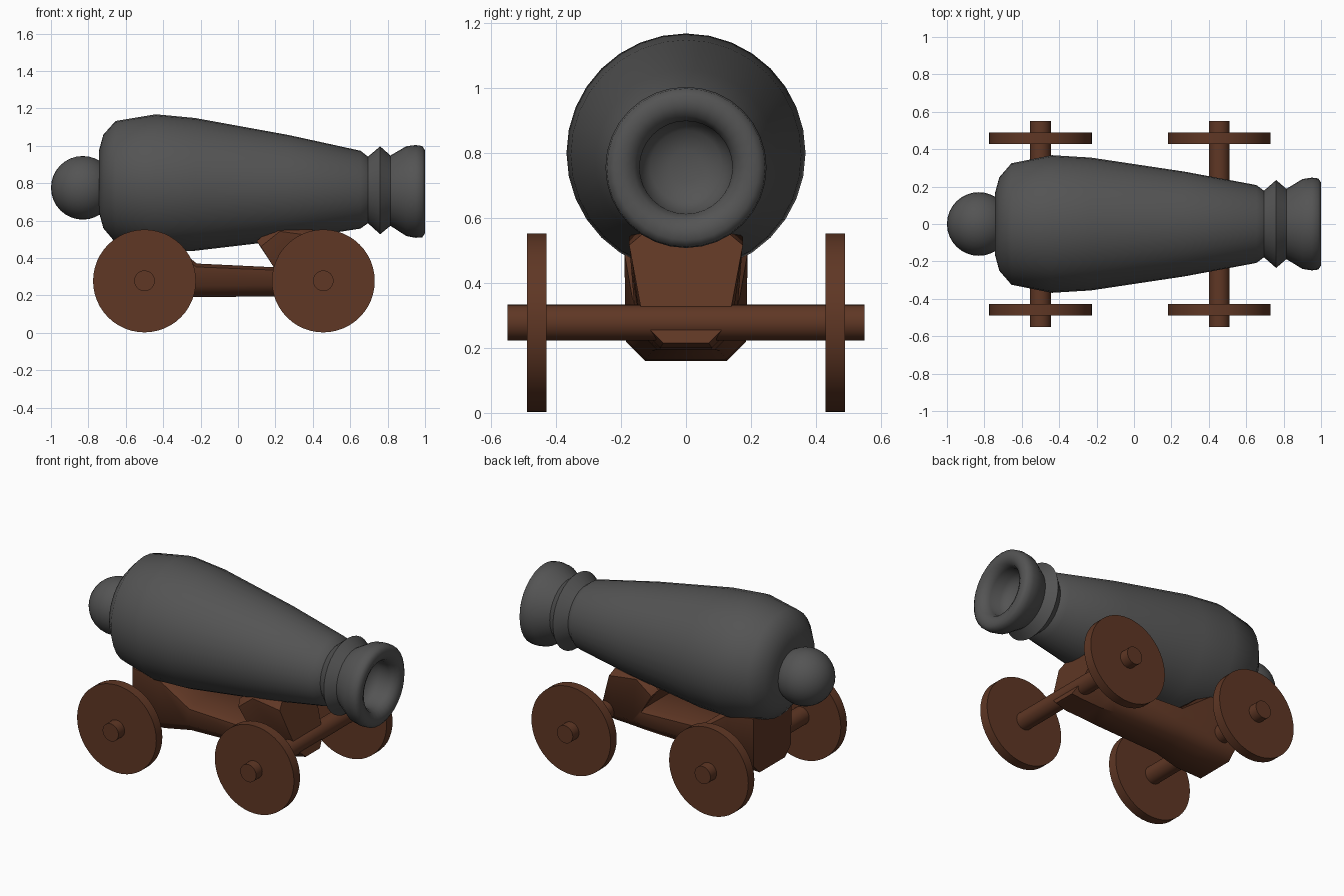
import bpy, bmesh, math

if "Cube" in bpy.data.objects:
    bpy.data.objects.remove(bpy.data.objects["Cube"])


def material(name, rgb):
    m = bpy.data.materials.new(name)
    m.diffuse_color = (*rgb, 1)
    m.use_nodes = True
    m.node_tree.nodes["Principled BSDF"].inputs["Base Color"].default_value = m.diffuse_color
    return m


iron = material("dark iron", (0.088, 0.088, 0.088))
wood = material("brown wood", (0.115, 0.038, 0.018))


def finish(bm, name, mat, angle=45):
    bmesh.ops.recalc_face_normals(bm, faces=bm.faces)
    me = bpy.data.meshes.new(name)
    bm.to_mesh(me)
    bm.free()
    me.materials.append(mat)
    ob = bpy.data.objects.new(name, me)
    bpy.context.collection.objects.link(ob)
    bpy.ops.object.select_all(action='DESELECT')
    ob.select_set(True)
    bpy.context.view_layer.objects.active = ob
    bpy.ops.object.shade_smooth_by_angle(angle=math.radians(angle))
    return ob


def skin(bm, rings):
    for a, b in zip(rings, rings[1:]):
        n = len(a)
        for i in range(n):
            j = (i + 1) % n
            bm.faces.new((a[i], a[j], b[j], b[i]))
    bm.faces.new(rings[0])
    bm.faces.new(rings[-1])


# Barrel: lathed profile (x, radius) on a slightly drooping axis, with a bore
profile = [(-0.738, 0.10), (-0.742, 0.17), (-0.72, 0.25), (-0.655, 0.325),
           (-0.44, 0.368), (-0.23, 0.355), (0.27, 0.28), (0.655, 0.208),
           (0.695, 0.178), (0.76, 0.235), (0.815, 0.188), (0.90, 0.24),
           (0.95, 0.248), (0.985, 0.244), (1.0, 0.222), (1.0, 0.19),
           (0.985, 0.16), (0.95, 0.143), (0.88, 0.142), (0.84, 0.11),
           (0.82, 0.05)]
SIDES = 32
bm = bmesh.new()
rings = []
for x, r in profile:
    zc = 0.786 - 0.032 * x
    rings.append([bm.verts.new((x, r * math.sin(math.tau * i / SIDES),
                                zc + r * math.cos(math.tau * i / SIDES)))
                  for i in range(SIDES)])
skin(bm, rings)
finish(bm, "barrel", iron, 60)

# Breech knob
bm = bmesh.new()
bmesh.ops.create_uvsphere(bm, u_segments=32, v_segments=16, radius=0.17)
bmesh.ops.translate(bm, verts=bm.verts, vec=(-0.83, 0, 0.775))
finish(bm, "breech_knob", iron, 60)

# Carriage: lofted sections (x bottom, x top, half width bottom, top, z bottom, z top)
sections = [(-0.60, -0.60, 0.185, 0.19, 0.16, 0.56),
            (-0.42, -0.42, 0.185, 0.19, 0.165, 0.53),
            (-0.25, -0.22, 0.165, 0.165, 0.19, 0.37),
            (0.22, 0.20, 0.15, 0.16, 0.195, 0.35),
            (0.32, 0.10, 0.14, 0.17, 0.195, 0.49),
            (0.44, 0.20, 0.14, 0.175, 0.2, 0.58),
            (0.52, 0.40, 0.13, 0.175, 0.215, 0.55)]
bm = bmesh.new()
rings = []
for xb, xt, wb, wt, zb, zt in sections:
    half = [(wb - 0.06, 0.0), (wb, 0.06 / (zt - zb)), (wt, 0.9), (wt - 0.04, 1.0)]
    loop = half + [(-w, t) for w, t in reversed(half)]
    rings.append([bm.verts.new((xb + (xt - xb) * t, w, zb + (zt - zb) * t))
                  for w, t in loop])
skin(bm, rings)
finish(bm, "carriage", wood)


# Axles and wheels
def cylinder(name, x, y, z, r, depth, sides):
    bm = bmesh.new()
    bmesh.ops.create_cone(bm, cap_ends=True, segments=sides, radius1=r,
                          radius2=r, depth=depth)
    for v in bm.verts:
        a, b, c = v.co
        v.co = (x + a, y + c, z + b)
    return finish(bm, name, wood, 30)


for end, x in (("rear", -0.5), ("front", 0.456)):
    cylinder(end + "_axle", x, 0, 0.278, 0.055, 1.1, 32)
    for side, y in (("right", -0.459), ("left", 0.459)):
        cylinder(f"{end}_{side}_wheel", x, y, 0.277, 0.275, 0.06, 48)
